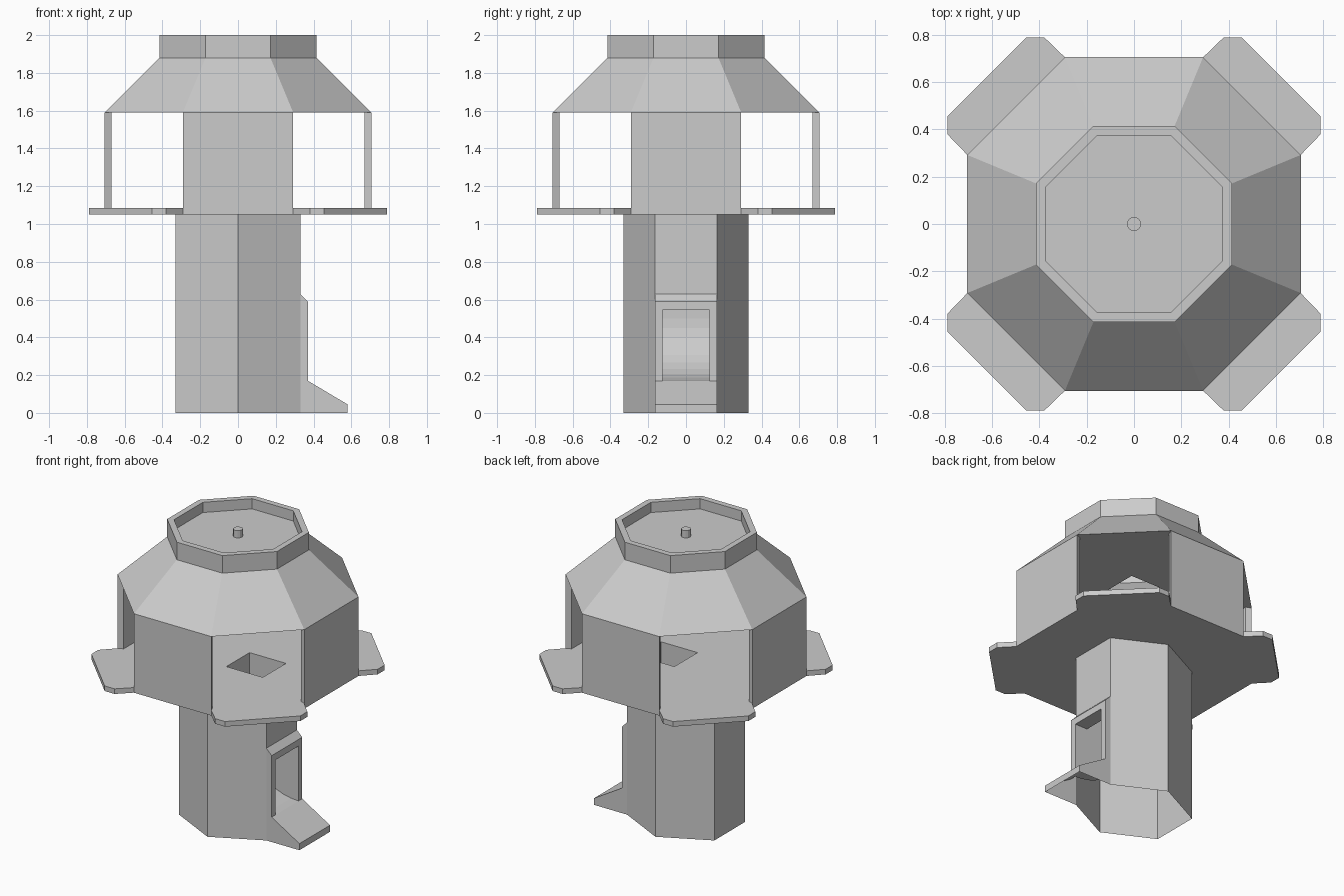
import bpy, bmesh, math
from mathutils import Vector

if "Cube" in bpy.data.objects:
    bpy.data.objects.remove(bpy.data.objects["Cube"])


def finish(name, bm):
    bmesh.ops.remove_doubles(bm, verts=bm.verts, dist=1e-5)
    bmesh.ops.recalc_face_normals(bm, faces=bm.faces)
    me = bpy.data.meshes.new(name)
    bm.to_mesh(me)
    bm.free()
    ob = bpy.data.objects.new(name, me)
    bpy.context.collection.objects.link(ob)
    return ob


def face(bm, pts):
    return bm.faces.new([bm.verts.new(p) for p in pts])


def octagon(a):
    """Octagon with flat sides on the axes, apothem a."""
    r = a / math.cos(math.pi / 8)
    return [(r * math.cos(math.pi * (i + .5) / 4), r * math.sin(math.pi * (i + .5) / 4))
            for i in range(8)]


def rect(x0, x1, y0, y1):
    return [(x0, y0), (x1, y0), (x1, y1), (x0, y1)]


def plate(name, outline, hole, z, height):
    """Flat sheet with a hole, thickened upwards when height > 0."""
    bm = bmesh.new()
    edges = []
    for loop in (outline, hole):
        vs = [bm.verts.new((x, y, z)) for x, y in loop]
        edges += [bm.edges.new((vs[i - 1], vs[i])) for i in range(len(vs))]
    bmesh.ops.triangle_fill(bm, use_beauty=True, edges=edges, normal=(0, 0, 1))
    if height:
        flat = bm.faces[:]
        ext = bmesh.ops.extrude_face_region(bm, geom=flat, use_keep_orig=True)
        top = [g for g in ext["geom"] if isinstance(g, bmesh.types.BMVert)]
        bmesh.ops.translate(bm, verts=top, vec=(0, 0, height))
    return finish(name, bm)


def prism(bm, outline, z0, z1):
    n = len(outline)
    lo = [bm.verts.new((x, y, z0)) for x, y in outline]
    hi = [bm.verts.new((x, y, z1)) for x, y in outline]
    bm.faces.new(lo[::-1])
    bm.faces.new(hi)
    for i in range(n):
        bm.faces.new((lo[i - 1], lo[i], hi[i], hi[i - 1]))


FLOOR, DECK, EAVE = 1.05, 1.085, 1.59
W, HW = 0.33, 0.165          # column half width, door housing half width
DW, D0, D1 = 0.125, 0.17, 0.545   # door opening

# Hexagonal column, open below and behind the door housing
bm = bmesh.new()
hexa = [(W, HW), (0, W), (-W, HW), (-W, -HW), (0, -W), (W, -HW)]
for (x0, y0), (x1, y1) in zip(hexa, hexa[1:]):
    face(bm, [(x0, y0, 0), (x1, y1, 0), (x1, y1, FLOOR), (x0, y0, FLOOR)])
face(bm, [(W, -HW, .63), (W, HW, .63), (W, HW, FLOOR), (W, -HW, FLOOR)])
finish("column", bm)

# Door housing with sloped lip
bm = bmesh.new()
prof = [(W, 0), (.58, 0), (.58, .045), (.37, D0), (.37, .59), (W, .63)]
for s in (-1, 1):
    face(bm, [(x, s * HW, z) for x, z in prof])
    face(bm, [(.37, s * HW, D0), (.37, s * DW, D0), (.37, s * DW, D1), (.37, s * HW, .59)])
for i in (1, 2, 4):
    (x0, z0), (x1, z1) = prof[i], prof[i + 1]
    face(bm, [(x0, -HW, z0), (x0, HW, z0), (x1, HW, z1), (x1, -HW, z1)])
face(bm, [(.37, -DW, D1), (.37, DW, D1), (.37, HW, .59), (.37, -HW, .59)])
finish("door_housing", bm)

# Chute from the deck hole, curving out to the door
bm = bmesh.new()
arc = [(.37 - .37 * math.cos(t), .50 - .33 * math.sin(t))
       for t in (math.pi / 2 * i / 10 for i in range(11))]
back = [(0, DECK)] + arc
front = [(.37, D1), (.275, D1), (.275, DECK)]
for path in (back, front):
    for (x0, z0), (x1, z1) in zip(path, path[1:]):
        face(bm, [(x0, -DW, z0), (x0, DW, z0), (x1, DW, z1), (x1, -DW, z1)])
for s in (-1, 1):
    face(bm, [(x, s * DW, z) for x, z in back + front])
chute = finish("chute", bm)

# Deck with four diagonal landing ledges and a hole into the chute
q = [(.705, .292), (.79, .38), (.79, .455), (.455, .79), (.38, .79), (.292, .705)]
deck = []
for k in range(4):
    for x, y in q:
        for _ in range(k):
            x, y = -y, x
        deck.append((x, y))
plate("deck", deck, rect(0, .275, -DW, DW), FLOOR, DECK - FLOOR)

# Four side walls with mitred ends
bm = bmesh.new()
outer, inner = octagon(.706), octagon(.67)
for i in (1, 3, 5, 7):
    j = (i + 1) % 8
    prism(bm, [outer[i], outer[j], inner[j], inner[i]], FLOOR, EAVE)
finish("walls", bm)

# Roof, rim and recessed top as one stack of octagons
bm = bmesh.new()
stack = [(.706, EAVE), (.415, 1.88), (.415, 2), (.375, 2), (.375, 1.93)]
rings = [[bm.verts.new((x, y, z)) for x, y in octagon(a)] for a, z in stack]
for lo, hi in zip(rings, rings[1:]):
    for i in range(8):
        bm.faces.new((lo[i - 1], lo[i], hi[i], hi[i - 1]))
bm.faces.new(rings[-1])
finish("roof", bm)

# Ceiling with square feed hole
plate("ceiling", octagon(.706), rect(-.12, .12, -.12, .12), EAVE, 0)

# Small centre pin in the recess
bm = bmesh.new()
prism(bm, [(.03 * math.cos(math.tau * i / 12), .03 * math.sin(math.tau * i / 12))
           for i in range(12)], 1.93, 1.98)
finish("top_pin", bm)
